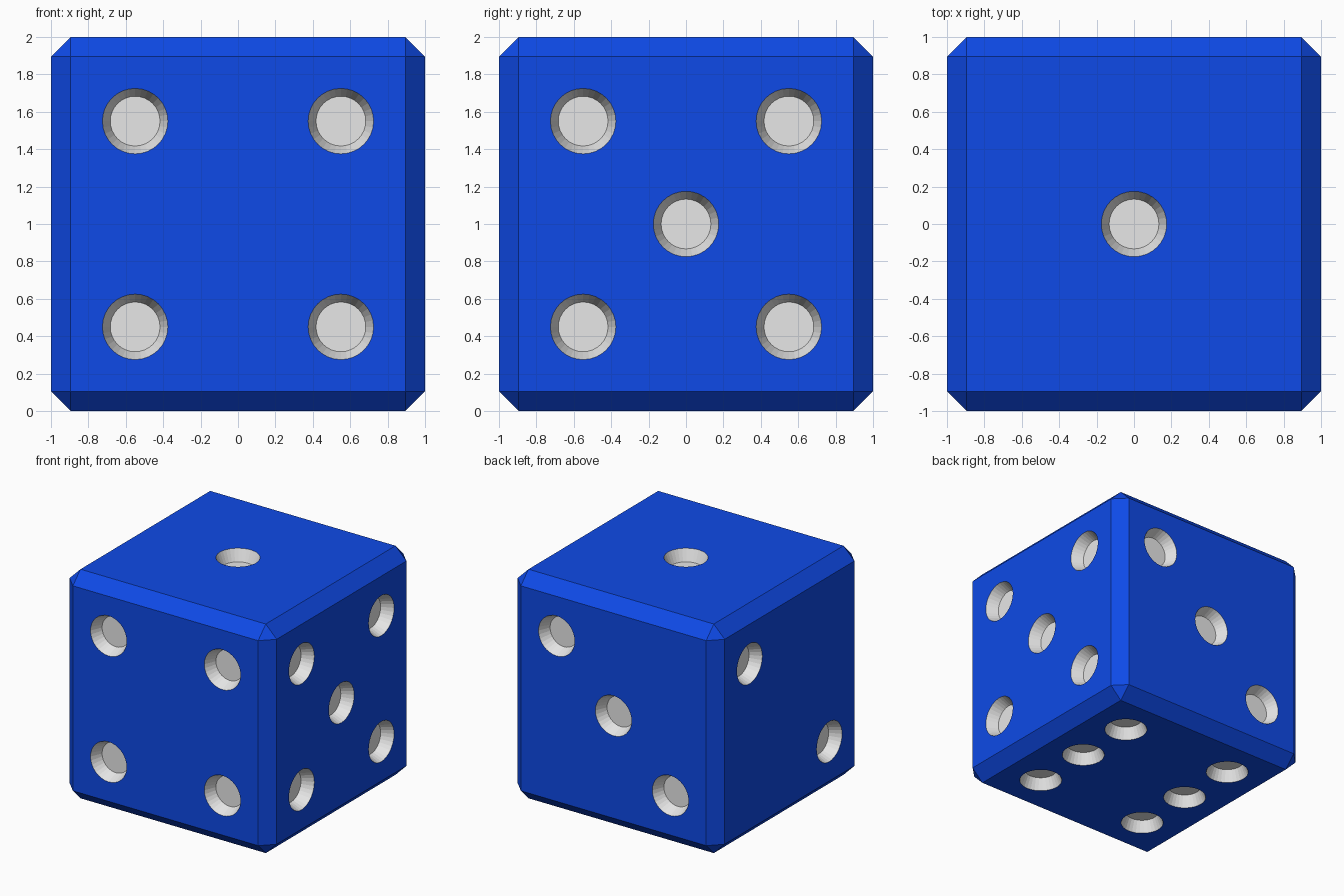
import bpy, bmesh
from mathutils import Matrix, Vector

if "Cube" in bpy.data.objects:
    bpy.data.objects.remove(bpy.data.objects["Cube"])

CH = 0.105                  # edge chamfer
D = 0.55                    # pip spacing from face centre
R_OUT, R_IN, DEPTH = 0.175, 0.133, 0.10


def material(name, rgb):
    m = bpy.data.materials.new(name)
    m.diffuse_color = (*rgb, 1)
    m.use_nodes = True
    m.node_tree.nodes["Principled BSDF"].inputs["Base Color"].default_value = m.diffuse_color
    return m


mats = [material("blue", (0.0045, 0.069, 0.81)),
        material("light_grey", (0.8, 0.8, 0.8))]


def make_object(name, bm):
    me = bpy.data.meshes.new(name)
    bm.to_mesh(me)
    bm.free()
    ob = bpy.data.objects.new(name, me)
    bpy.context.collection.objects.link(ob)
    for m in mats:
        me.materials.append(m)
    return ob


# chamfered cube body
bm = bmesh.new()
bmesh.ops.create_cube(bm, size=2, matrix=Matrix.Translation((0, 0, 1)))
bmesh.ops.bevel(bm, geom=bm.edges[:], offset=CH, offset_type='OFFSET',
                segments=1, profile=0.5, affect='EDGES')
body = make_object("die_body", bm)

# pip positions per face: outward normal -> pip centres relative to the die centre
corners = [(a, b) for a in (-D, D) for b in (-D, D)]
faces = {
    (0, -1, 0): [(a, -1, b) for a, b in corners],                         # four
    (1, 0, 0): [(1, a, b) for a, b in corners + [(0, 0)]],                # five
    (0, 0, 1): [(0, 0, 1)],                                               # one
    (0, 1, 0): [(k * D, 1, k * D) for k in (-1, 0, 1)],                   # three
    (-1, 0, 0): [(-1, k * D, k * D) for k in (-1, 1)],                    # two
    (0, 0, -1): [(a, b, -1) for a in (-D, D) for b in (-D, 0, D)],        # six
}

# tapered pip cutters, extended past the surface along the same slope
OVER = 0.05
r_top = R_OUT + (R_OUT - R_IN) * OVER / DEPTH
bm = bmesh.new()
for normal, centres in faces.items():
    n = Vector(normal)
    rot = Vector((0, 0, 1)).rotation_difference(n).to_matrix().to_4x4()
    for c in centres:
        pos = Vector(c) + Vector((0, 0, 1)) + n * (OVER - DEPTH) / 2
        bmesh.ops.create_cone(bm, cap_ends=True, segments=32, radius1=R_IN,
                              radius2=r_top, depth=DEPTH + OVER,
                              matrix=Matrix.Translation(pos) @ rot)
for f in bm.faces:
    f.material_index = 1
cutter = make_object("pip_cutter", bm)
cutter.hide_render = True

# carve the pips
mod = body.modifiers.new("pips", 'BOOLEAN')
mod.operation = 'DIFFERENCE'
mod.solver = 'EXACT'
mod.object = cutter
bpy.context.view_layer.objects.active = body
body.select_set(True)
bpy.ops.object.modifier_apply(modifier=mod.name)
bpy.data.objects.remove(cutter)
